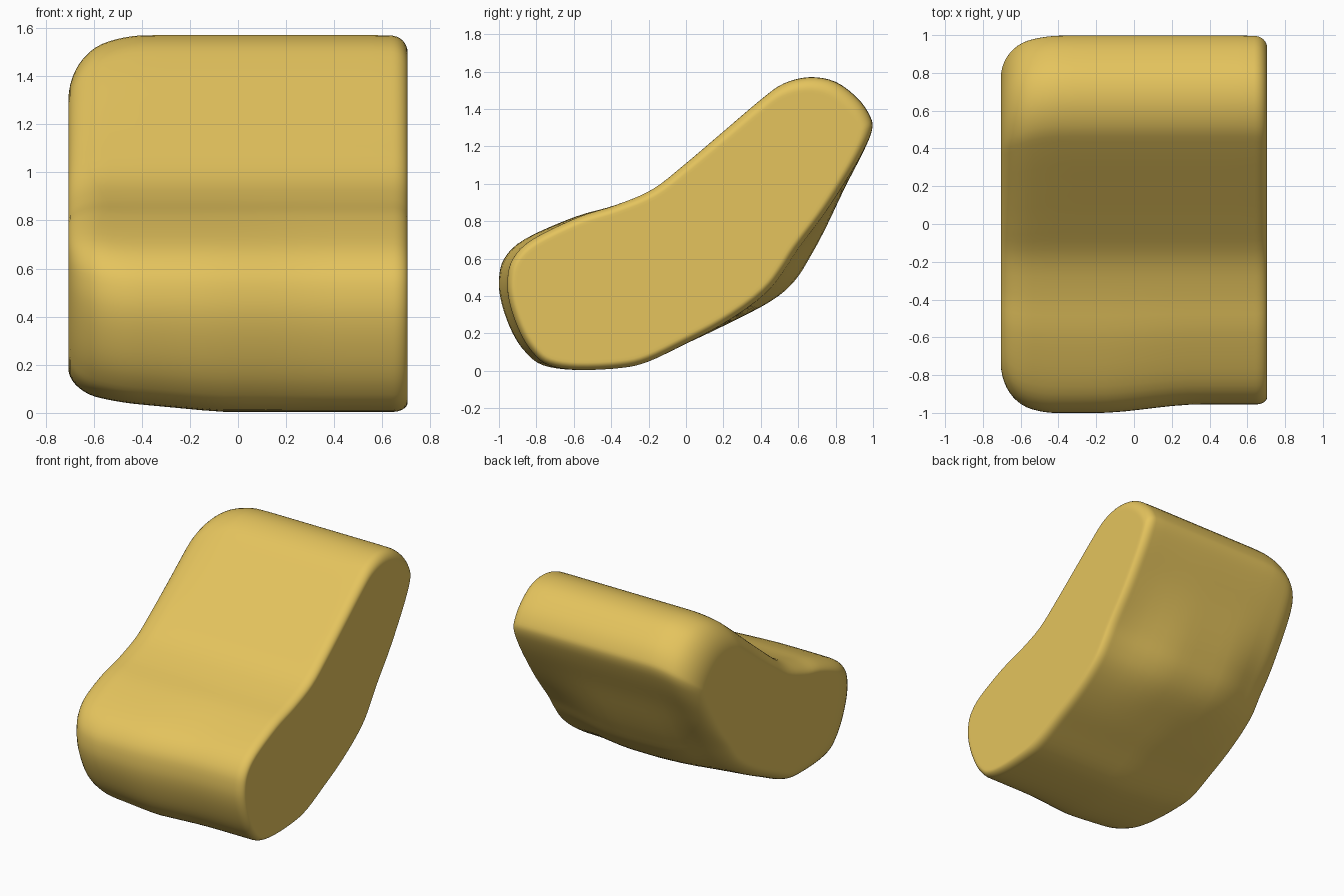
import bpy, bmesh
from math import sqrt, cos, pi, exp
from mathutils import Vector

if "Cube" in bpy.data.objects:
    bpy.data.objects.remove(bpy.data.objects["Cube"])

# Side outline of the lounge cushion as (y, z), clockwise from the front
OUTLINE = [(-1, .48), (-.97, .6), (-.86, .705), (-.6, .82), (-.38, .885), (-.18, .97),
           (0, 1.11), (.2, 1.28), (.4, 1.45), (.52, 1.535), (.66, 1.57), (.8, 1.545),
           (.92, 1.455), (.985, 1.36), (.995, 1.29), (.95, 1.175), (.85, .98), (.75, .77),
           (.67, .62), (.58, .48), (.45, .37), (.2, .24), (0, .145), (-.2, .05),
           (-.35, .015), (-.6, .005), (-.77, .03), (-.86, .095), (-.93, .2), (-.985, .35)]
STEPS = 4
X_LEFT, X_RIGHT = -.705, .705


def smooth(a, b, v):
    t = max(0, min(1, (v - a) / (b - a)))
    return t * t * (3 - 2 * t)


def rounding(dist, radius, height):
    """Inset of an elliptical edge at a given distance from the end."""
    t = 1 - min(1, dist / radius)
    return height * (1 - sqrt(max(0, 1 - t * t)))


def catmull(points):
    p = [Vector(q) for q in points]
    n, out = len(p), []
    for i in range(n):
        a, b, c, d = p[i - 1], p[i], p[(i + 1) % n], p[(i + 2) % n]
        for k in range(STEPS):
            t = k / STEPS
            out.append(.5 * (2 * b + (c - a) * t + (2 * a - 5 * b + 4 * c - d) * t * t
                             + (3 * b - a - 3 * c + d) * t ** 3))
    return out


profile = catmull(OUTLINE)
count = len(profile)
normals = []
for i in range(count):
    t = (profile[(i + 3) % count] - profile[i - 3]).normalized()
    normals.append(Vector((-t.y, t.x)))

TOP_AXIS = Vector((.6, .8))
FRONT_AXIS = Vector((-.9, -.43))
BACK_CORNER = Vector((.63, .55))


def section(x):
    dl, dr = x - X_LEFT, X_RIGHT - x
    edge = rounding(dl, .15, .08) + rounding(dr, .06, .04)
    top = rounding(dl, .34, .24) + rounding(dr, .1, .04)
    front = rounding(dl, .3, .21)
    # Lower back corner falls away towards both sides
    chamfer = .06 * smooth(.1, .7, x) + .06 * smooth(-.25, -.7, x)
    ring = []
    for p, n in zip(profile, normals):
        corner = exp(-(p - BACK_CORNER).length_squared / .14)
        q = p - n * (edge + chamfer * corner * max(0, n.x - n.y))
        # Big soft corners at the left of the head and foot ends
        q -= TOP_AXIS * top * smooth(.5, 1.5, p.dot(TOP_AXIS))
        q -= FRONT_AXIS * front * smooth(-.2, .8, p.dot(FRONT_AXIS))
        # Foot end set back on the right, underside lifted on the left
        q.x += .045 * smooth(-.2, .35, x) * smooth(-.3, -.95, p.x)
        q.y += .045 * max(0, min(1, (-.08 - x) / .48)) * smooth(.75, 0, p.y)
        ring.append((x, q.x, q.y))
    return ring


# Stations bunched at the two rounded edges
left = [X_LEFT + .3 * (1 - cos(pi / 2 * k / 14)) for k in range(15)]
middle = [-.405 + 1.04 * k / 12 for k in range(1, 12)]
right = [X_RIGHT - .07 * (1 - cos(pi / 2 * k / 8)) for k in range(8, -1, -1)]

bm = bmesh.new()
rings = [[bm.verts.new(c) for c in section(x)] for x in left + middle + right]
for a, b in zip(rings, rings[1:]):
    for i in range(count):
        j = (i + 1) % count
        bm.faces.new((a[i], a[j], b[j], b[i]))
caps = [bm.faces.new(rings[0]), bm.faces.new(rings[-1])]
bmesh.ops.recalc_face_normals(bm, faces=bm.faces[:])
bmesh.ops.inset_individual(bm, faces=caps, thickness=.015)
for f in bm.faces:
    f.smooth = True

mesh = bpy.data.meshes.new("lounge_cushion")
bm.to_mesh(mesh)
bm.free()
cushion = bpy.data.objects.new("lounge_cushion", mesh)
bpy.context.collection.objects.link(cushion)

# Mustard fabric
fabric = bpy.data.materials.new("mustard_fabric")
fabric.diffuse_color = (.78, .55, .11, 1)
fabric.use_nodes = True
fabric.node_tree.nodes["Principled BSDF"].inputs["Base Color"].default_value = fabric.diffuse_color
mesh.materials.append(fabric)
